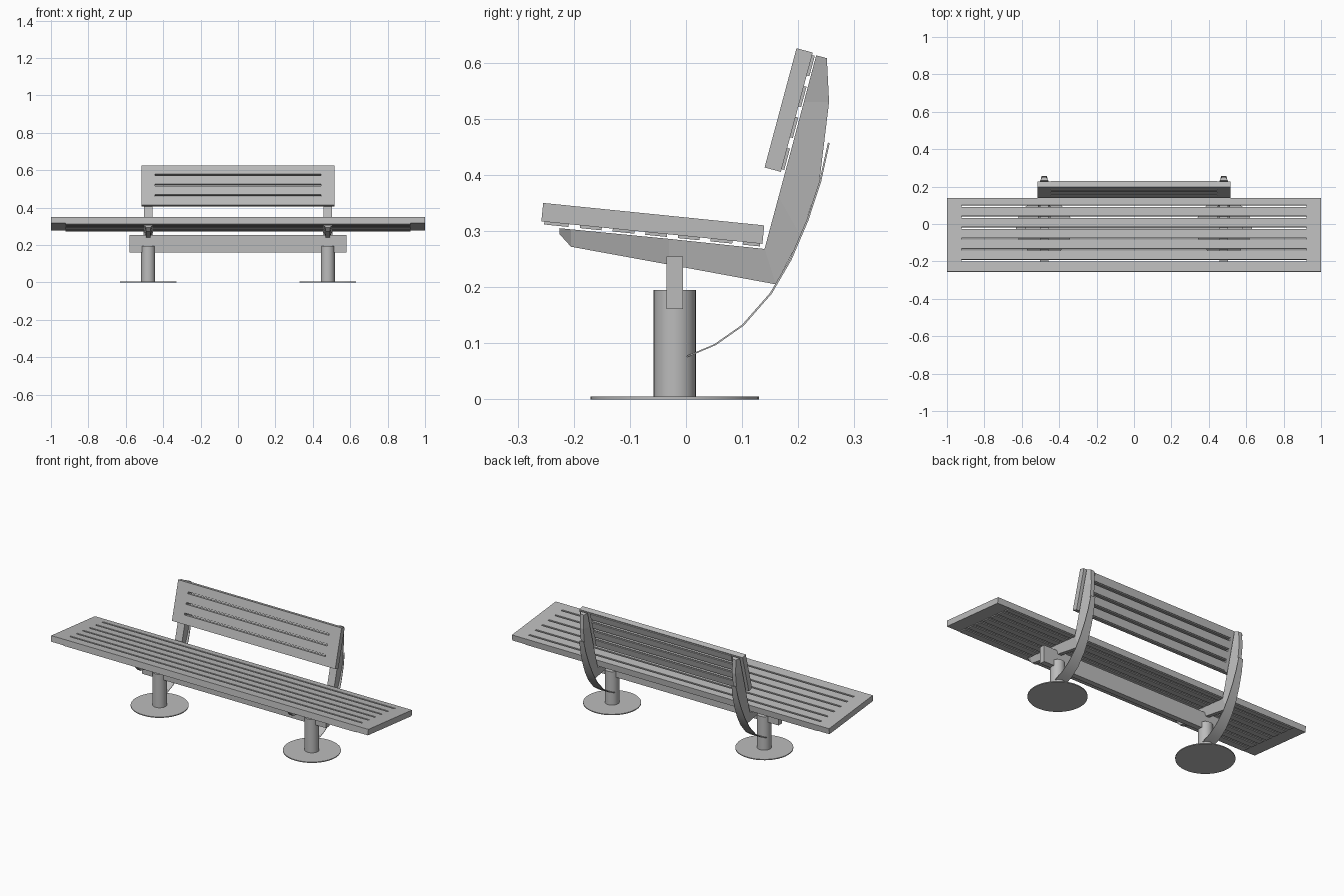
import bpy, bmesh
from math import radians
from mathutils import Matrix

if "Cube" in bpy.data.objects:
    bpy.data.objects.remove(bpy.data.objects["Cube"])

grey = bpy.data.materials.new("painted_grey")
grey.use_nodes = True
COLOUR = (0.5, 0.5, 0.5, 1)
grey.diffuse_color = COLOUR
grey.node_tree.nodes["Principled BSDF"].inputs["Base Color"].default_value = COLOUR

LEG_X = 0.48
AXIS_Y = -0.02


def finish(name, bm, loc=(0, 0, 0), tilt=0.0, smooth=False):
    bmesh.ops.recalc_face_normals(bm, faces=bm.faces)
    mesh = bpy.data.meshes.new(name)
    bm.to_mesh(mesh)
    bm.free()
    mesh.materials.append(grey)
    ob = bpy.data.objects.new(name, mesh)
    bpy.context.collection.objects.link(ob)
    ob.location = loc
    ob.rotation_euler.x = radians(tilt)
    if smooth:
        bpy.ops.object.select_all(action="DESELECT")
        ob.select_set(True)
        bpy.context.view_layer.objects.active = ob
        bpy.ops.object.shade_smooth_by_angle(angle=radians(35))
    return ob


def add_box(bm, centre, size):
    m = Matrix.Translation(centre) @ Matrix.Diagonal((*size, 1))
    bmesh.ops.create_cube(bm, size=1, matrix=m)


def cylinder(name, radius, z0, z1, x):
    bm = bmesh.new()
    bmesh.ops.create_cone(bm, cap_ends=True, segments=40, radius1=radius,
                          radius2=radius, depth=z1 - z0)
    finish(name, bm, (x, AXIS_Y, (z0 + z1) / 2), smooth=True)


def slotted_panel(name, half_x, half_y, thick, slots, slot_half_x, loc, tilt):
    """Plate with through slots and a shallow rib under every slat."""
    gap, rib = 0.005, 0.005
    ys = [-half_y] + [s + d for s in slots for d in (-gap, gap)] + [half_y]
    xs = [-half_x, -slot_half_x, slot_half_x, half_x]
    bm = bmesh.new()
    grid = [[bm.verts.new((x, y, 0)) for x in xs] for y in ys]
    for j in range(len(ys) - 1):
        for i in range(3):
            if i == 1 and j % 2:
                continue
            bm.faces.new((grid[j][i], grid[j][i + 1],
                          grid[j + 1][i + 1], grid[j + 1][i]))
    ext = bmesh.ops.extrude_face_region(bm, geom=bm.faces[:], use_keep_orig=True)
    verts = [g for g in ext["geom"] if isinstance(g, bmesh.types.BMVert)]
    bmesh.ops.translate(bm, verts=verts, vec=(0, 0, -thick))
    for a, b in zip(ys[::2], ys[1::2]):
        add_box(bm, (0, (a + b) / 2, -thick - rib / 2 + 0.001),
                (2 * slot_half_x, (b - a) * 0.8, rib + 0.002))
    finish(name, bm, loc, tilt)


# Seat and backrest
slotted_panel("seat", 1.0, 0.198, 0.033, [0.008 + 0.0585 * (k - 2.5) for k in range(6)],
              0.922, (0, -0.0575, 0.33), -5.8)
slotted_panel("backrest", 0.515, 0.11, 0.03, [-0.056, 0.001, 0.058],
              0.445, (0, 0.1685, 0.5195), 75)

# Cross beam joining the two posts
bm = bmesh.new()
add_box(bm, (0, AXIS_Y, 0.208), (1.16, 0.03, 0.094))
finish("cross_beam", bm)

# Bent arm: contact edge and outer edge as (y, z) pairs
ARM = [((-0.225, 0.305), (-0.225, 0.294)), ((-0.205, 0.303), (-0.205, 0.272)),
       ((-0.03, 0.286), (-0.03, 0.24)), ((0.14, 0.268), (0.16, 0.205)),
       ((0.165, 0.361), (0.205, 0.29)), ((0.188, 0.447), (0.238, 0.39)),
       ((0.21, 0.53), (0.255, 0.53)), ((0.232, 0.613), (0.251, 0.608))]
# Curved strap: (y, z, half width)
STRAP = [(0.0, 0.077, 0.035), (0.05, 0.098, 0.034), (0.1, 0.133, 0.032),
         (0.15, 0.19, 0.029), (0.185, 0.25, 0.026), (0.215, 0.32, 0.022),
         (0.238, 0.39, 0.018), (0.253, 0.458, 0.014)]


def loft(bm, rings):
    """Join equal four-point rings into a closed solid."""
    rings = [[bm.verts.new(p) for p in ring] for ring in rings]
    for r, s in zip(rings, rings[1:]):
        for k in range(4):
            n = (k + 1) % 4
            bm.faces.new((r[k], r[n], s[n], s[k]))
    bm.faces.new(rings[0])
    bm.faces.new(rings[-1])


for side, s in (("left", 1), ("right", -1)):
    x = s * LEG_X
    cylinder(f"{side}_base_disc", 0.15, 0.0, 0.005, x)
    cylinder(f"{side}_post", 0.0375, 0.004, 0.195, x)

    bm = bmesh.new()
    wide, slim = 0.022, 0.011
    loft(bm, [((-wide, *a), (wide, *a), (slim, *b), (-slim, *b)) for a, b in ARM])
    finish(f"{side}_arm", bm, (x, 0, 0))

    bm = bmesh.new()
    t = 0.003
    loft(bm, [((-w, y, z), (w, y, z), (w, y + t, z - t / 2), (-w, y + t, z - t / 2))
              for y, z, w in STRAP])
    finish(f"{side}_strap", bm, (x, 0, 0), smooth=True)
